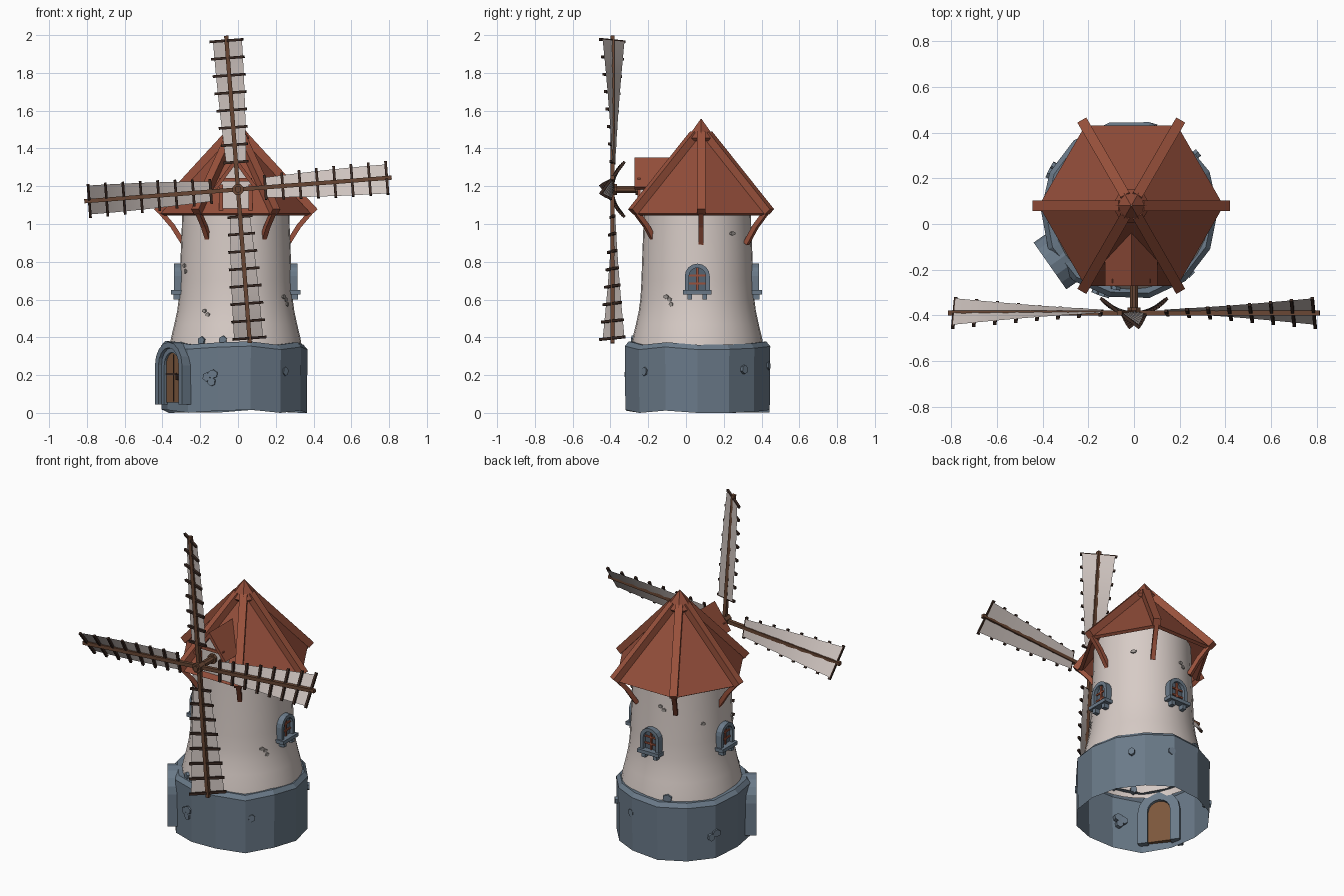
import bpy, bmesh, math, random
from mathutils import Vector, Matrix

if "Cube" in bpy.data.objects:
    bpy.data.objects.remove(bpy.data.objects["Cube"])

random.seed(4)
V = Vector


def material(name, r, g, b):
    m = bpy.data.materials.new(name)
    m.diffuse_color = (r, g, b, 1)
    m.use_nodes = True
    m.node_tree.nodes["Principled BSDF"].inputs["Base Color"].default_value = m.diffuse_color
    return m


STONE = material("slate blue stone", 0.145, 0.195, 0.25)
PLASTER = material("cream plaster", 0.68, 0.60, 0.565)
SAIL = material("sail cloth", 0.62, 0.55, 0.52)
ROOF = material("red roof", 0.29, 0.075, 0.042)
TRIM = material("red timber", 0.32, 0.083, 0.045)
SPAR = material("brown timber", 0.14, 0.062, 0.034)
DARK = material("dark timber", 0.042, 0.022, 0.016)
DOOR = material("door wood", 0.20, 0.095, 0.045)
PANE = material("window pane", 0.09, 0.125, 0.165)
BRICK = material("bare brick", 0.34, 0.31, 0.29)


def make(name, pieces, mat, smooth=False, closed=True):
    """Join (verts, faces) pieces into one object."""
    bm = bmesh.new()
    for verts, faces in pieces:
        vs = [bm.verts.new(v) for v in verts]
        for f in faces:
            bm.faces.new([vs[i] for i in f])
    if closed:
        bmesh.ops.recalc_face_normals(bm, faces=bm.faces[:])
    me = bpy.data.meshes.new(name)
    bm.to_mesh(me)
    bm.free()
    me.materials.append(mat)
    for p in me.polygons:
        p.use_smooth = smooth
    ob = bpy.data.objects.new(name, me)
    bpy.context.collection.objects.link(ob)
    return ob


def bar(p, q, w, h, side):
    """Square beam from p to q, w wide along side, h thick."""
    p, q = V(p), V(q)
    d = (q - p).normalized()
    s = V(side)
    s = (s - d * s.dot(d)).normalized()
    t = d.cross(s)
    vs = [e + s * (w / 2 * i) + t * (h / 2 * j) for e in (p, q)
          for i, j in ((-1, -1), (1, -1), (1, 1), (-1, 1))]
    return vs, [(3, 2, 1, 0), (4, 5, 6, 7)] + [(i, (i + 1) % 4, (i + 1) % 4 + 4, i + 4) for i in range(4)]


def prism(pts, d0, d1, M):
    """Polygon in local uv, extruded along local n from d0 to d1."""
    n = len(pts)
    vs = [M @ V((u, v, d)) for d in (d0, d1) for u, v in pts]
    return vs, [tuple(range(n))[::-1], tuple(range(n, 2 * n))] + \
        [(i, (i + 1) % n, (i + 1) % n + n, i + n) for i in range(n)]


def arch(w, z0, z1, n=8):
    """Arched outline: w wide, from z0 up to z1."""
    r = w / 2
    return [(r, z0)] + [(r * math.cos(math.pi * i / n), z1 - r + r * math.sin(math.pi * i / n))
                        for i in range(n + 1)] + [(-r, z0)]


def arch_frame(outer, inner, d0, d1, M):
    """U-shaped band between two arch outlines."""
    n = len(outer)
    vs = [M @ V((u, v, d)) for d in (d0, d1) for o in (outer, inner) for u, v in o]
    fs = [(0, n, 3 * n, 2 * n), (n - 1, 2 * n - 1, 4 * n - 1, 3 * n - 1)]
    for i in range(n - 1):
        j = i + 1
        fs += [(i, j, n + j, n + i), (2 * n + i, 2 * n + j, 3 * n + j, 3 * n + i),
               (i, j, 2 * n + j, 2 * n + i), (n + i, n + j, 3 * n + j, 3 * n + i)]
    return vs, fs


def rect(u0, u1, v0, v1):
    return [(u0, v0), (u1, v0), (u1, v1), (u0, v1)]


def lathe(profile, n, c, jit=0.0):
    vs, fs = [], []
    wob = [(random.uniform(-jit, jit), random.uniform(-jit, jit)) for _ in range(n)]
    for r, z in profile:
        for i in range(n):
            a = 2 * math.pi * i / n
            rr = r + wob[i][0] * 0.5
            vs.append((c[0] + rr * math.cos(a), c[1] + rr * math.sin(a), max(0, z + wob[i][1])))
    for k in range(len(profile) - 1):
        for i in range(n):
            j = (i + 1) % n
            fs.append((k * n + i, k * n + j, k * n + n + j, k * n + n + i))
    return vs, fs


def facing(az, c):
    """Local u = tangent, v = up, n = outward."""
    a = math.radians(az)
    s, k = math.sin(a), math.cos(a)
    return Matrix(((-s, 0, k, c[0]), (k, 0, s, c[1]), (0, 1, 0, 0), (0, 0, 0, 1)))


BASE, TOWER, TOP = (-0.02, 0.06), (-0.012, 0.06), (-0.012, 0.08)

# stone base ring and plastered tower, both open underneath
make("stone_base", [lathe([(0.388, 0.008), (0.391, 0.345), (0.37, 0.37), (0.32, 0.368)], 14, BASE, 0.012)],
     STONE, closed=False)
make("tower_wall", [lathe([(0.352, 0.34), (0.342, 0.40), (0.325, 0.47), (0.31, 0.54), (0.301, 0.61), (0.296, 0.70),
                           (0.291, 0.85), (0.285, 1.0), (0.283, 1.12)], 32, TOWER)],
     PLASTER, smooth=True, closed=False)

# loose stones on base, bare bricks on wall
def pebbles(spots, c, w, h):
    out = []
    for az, z, r in spots:
        k = random.uniform(0.8, 1.2)
        pts = [(w * k * math.cos(i * math.pi / 3 + 0.4), z + h * math.sin(i * math.pi / 3 + 0.4)) for i in range(6)]
        out.append(prism(pts, r - 0.03, r + 0.008, facing(az, c)))
    return out


make("base_stones", pebbles([(248, 0.19, .387), (253, 0.205, .387), (252, 0.165, .387), (314, 0.22, .387),
                             (40, 0.23, .387), (150, 0.14, .387), (155, 0.16, .387), (75, 0.25, .387),
                             (260, 0.385, .345), (240, 0.38, .345), (110, 0.38, .345)], BASE, 0.024, 0.024), STONE)
make("wall_bricks", pebbles([(203, 0.78, .292), (206, 0.75, .292), (238, 0.54, .31), (242, 0.52, .313),
                             (-29, 0.60, .300), (-33, 0.615, .300), (-27, 0.575, .303), (100, 0.93, .287),
                             (104, 0.91, .287), (150, 0.82, .29), (40, 0.95, .287)], TOWER, 0.015, 0.011), BRICK)

# arched door in a stepped stone frame
M = facing(215, BASE)
make("door_frame", [arch_frame(arch(0.25, 0.045, 0.375), arch(0.185, 0.045, 0.345), 0.34, 0.425, M),
                    arch_frame(arch(0.19, 0.045, 0.347), arch(0.135, 0.045, 0.32), 0.34, 0.405, M)], STONE)
make("door", [prism(arch(0.14, 0.055, 0.322), 0.36, 0.392, M)], DOOR)
make("door_fittings", [prism(rect(0.03, 0.045, 0.175, 0.205), 0.38, 0.402, M),
                       prism(rect(-0.003, 0.003, 0.06, 0.31), 0.38, 0.394, M),
                       prism(rect(-0.065, 0.03, 0.20, 0.212), 0.38, 0.396, M)], DARK)

# three arched windows
frames, panes, bars = [], [], []
for az in (0, 90, 180):
    M = facing(az, TOWER)
    frames += [arch_frame(arch(0.132, 0.64, 0.79), arch(0.088, 0.64, 0.768), 0.27, 0.326, M),
               prism(rect(-0.075, 0.075, 0.628, 0.65), 0.27, 0.342, M),
               prism(rect(-0.052, -0.028, 0.60, 0.63), 0.27, 0.33, M),
               prism(rect(0.028, 0.052, 0.60, 0.63), 0.27, 0.33, M)]
    panes.append(prism(arch(0.092, 0.645, 0.77), 0.27, 0.304, M))
    bars += [prism(rect(-0.006, 0.006, 0.645, 0.768), 0.30, 0.312, M)]
    bars += [prism(rect(-0.044, 0.044, z - 0.005, z + 0.005), 0.30, 0.311, M) for z in (0.685, 0.728)]
make("window_frames", frames, STONE)
make("window_panes", panes, PANE)
make("window_bars", bars, TRIM)

# six-sided roof shell with cap, ridge beams and struts
make("roof", [lathe([(0.02, 1.455), (0.385, 1.045), (0.405, 1.055), (0.012, 1.49)], 6, TOP)], ROOF, closed=False)
cap = lathe([(0.07, 1.44), (0.085, 1.455), (0.002, 1.557)], 6, TOP)
make("roof_cap", [cap], ROOF)
beams, struts = [], []
for i in range(6):
    a = i * math.pi / 3
    d, side = V((math.cos(a), math.sin(a), 0)), V((-math.sin(a), math.cos(a), 0))
    c = V((*TOP, 0))
    P = lambda r, z: c + d * r + V((0, 0, z))
    beams.append(bar(P(0.418, 1.064), P(0.04, 1.475), 0.045, 0.042, side))
    struts += [bar(P(0.395, 1.06), P(0.335, 0.99), 0.026, 0.026, side),
               bar(P(0.338, 0.995), P(0.275, 0.895), 0.026, 0.026, side)]
make("ridge_beams", beams, TRIM)
make("roof_struts", struts, TRIM)

# gabled dormer on the front
F = Matrix(((1, 0, 0, TOP[0]), (0, 0, -1, 0), (0, 1, 0, 0), (0, 0, 0, 1)))
make("dormer_wall", [prism([(-0.082, 1.07), (0.082, 1.07), (0.082, 1.21), (0, 1.325), (-0.082, 1.21)], 0.0, 0.25, F)],
     PLASTER)
make("dormer_roof", [prism([(0, 1.352), (-0.115, 1.195), (-0.10, 1.183), (0, 1.318), (0.10, 1.183), (0.115, 1.195)],
                           0.0, 0.272, F)], ROOF)
make("dormer_timbers", [prism(rect(-0.085, 0.085, 1.225, 1.243), 0.24, 0.258, F),
                        prism(rect(-0.088, -0.068, 1.07, 1.21), 0.24, 0.258, F),
                        prism(rect(0.068, 0.088, 1.07, 1.21), 0.24, 0.258, F)], TRIM)

# axle and hub
HZ, SY = 1.183, -0.39
def disc(r, d0, d1, n=8):
    return prism([(r * math.cos((i + .5) * 2 * math.pi / n), HZ + r * math.sin((i + .5) * 2 * math.pi / n))
                  for i in range(n)], d0, d1, Matrix.Translation((-TOP[0], 0, 0)) @ F)


make("axle", [disc(0.02, 0.15, 0.40), disc(0.031, 0.24, 0.268)], SPAR)
make("hub", [disc(0.031, 0.365, 0.418), disc(0.018, 0.41, 0.43)], SPAR)

# four twisted sails: spar, cloth, rungs
R0, R1, N = 0.145, 0.79, 8
def blade_axes(t):
    p = math.radians(8 + 29 * t)
    return (V((math.cos(p), -math.sin(p), 0)), V((-math.sin(p), -math.cos(p), 0)), 0.054 + 0.042 * t)


for k, name in enumerate(("top", "right", "bottom", "left")):
    B = Matrix.Translation((0, SY, HZ)) @ Matrix.Rotation(math.radians(90 * k - 4.4), 4, 'Y')
    cloth, rungs = [], []
    for i in range(N):
        t = i / (N - 1)
        u, n, h = blade_axes(t)
        c = V((0, 0, R0 + (R1 - R0) * t))
        cloth += [c - u * h - n * 0.008, c + u * h - n * 0.008]
        rungs.append(bar(c - u * (h + 0.012), c + u * (h + 0.012), 0.014, 0.014, (0, 0, 1)))
    faces = [(2 * i, 2 * i + 1, 2 * i + 3, 2 * i + 2) for i in range(N - 1)]
    for nm, pcs, mat, sm in ((name + "_spar", [bar((0, 0, 0), (0, 0, 0.816), 0.022, 0.022, (1, 0, 0))], SPAR, False),
                             (name + "_sail_cloth", [(cloth, faces)], SAIL, True),
                             (name + "_rungs", rungs, DARK, False)):
        make(nm, [([B @ V(v) for v in vs], fs) for vs, fs in pcs], mat, sm, closed=not sm)
